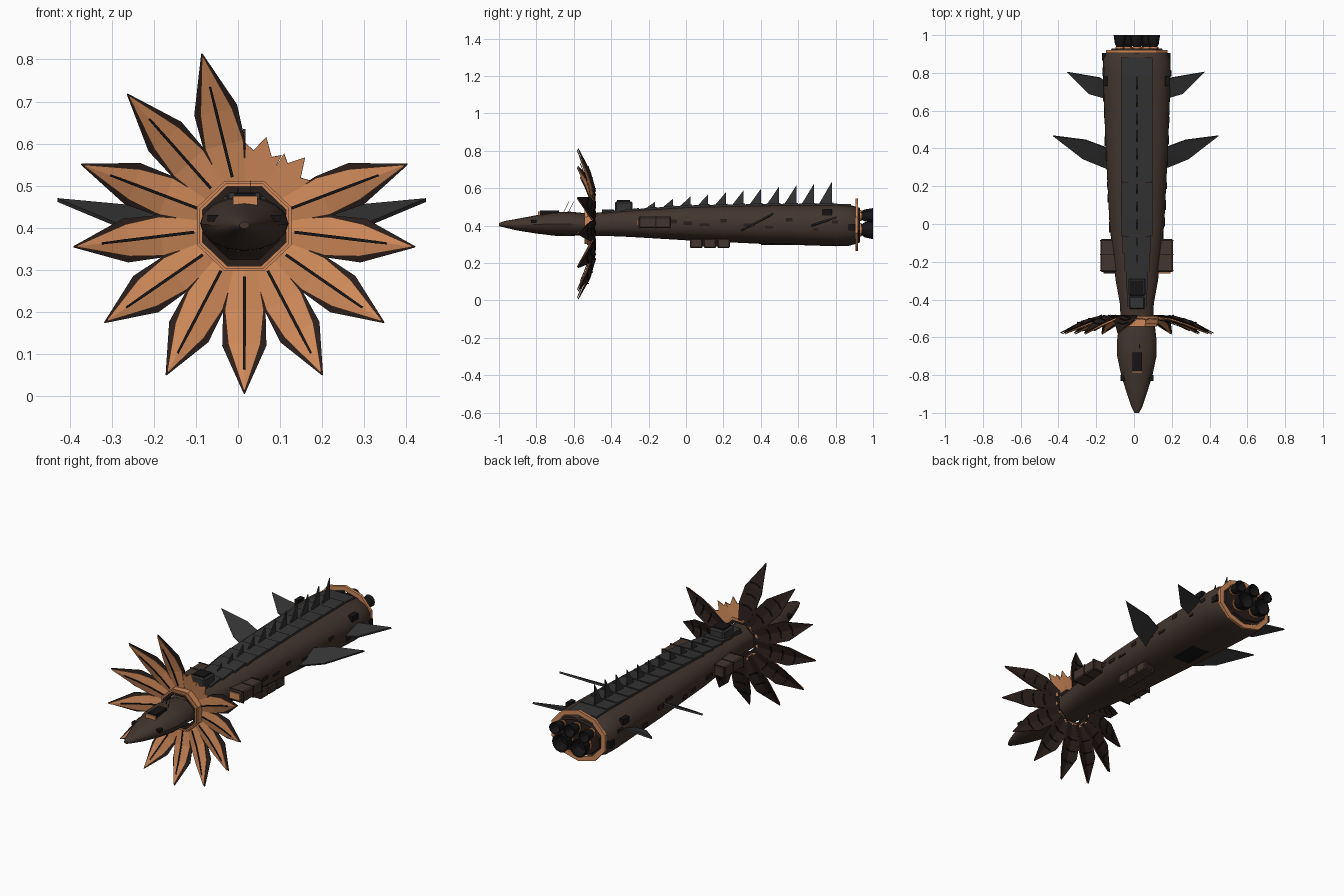
import bpy, bmesh, random
from math import sin, cos, pi, radians
from mathutils import Matrix, Vector

if "Cube" in bpy.data.objects:
    bpy.data.objects.remove(bpy.data.objects["Cube"])

random.seed(4)
CX, CZ = 0.015, 0.404


def mat(name, col):
    m = bpy.data.materials.new(name)
    m.diffuse_color = (*col, 1)
    m.use_nodes = True
    m.node_tree.nodes["Principled BSDF"].inputs["Base Color"].default_value = m.diffuse_color
    return m


HULL = mat("hull_brown", (0.055, 0.036, 0.028))
ORANGE = mat("copper", (0.62, 0.25, 0.10))
DARK = mat("petal_dark", (0.022, 0.013, 0.011))
GREY = mat("plate_grey", (0.033, 0.033, 0.033))
BLACK = mat("black", (0.008, 0.007, 0.007))


def make(name, verts, faces, material, thick=0, smooth=False):
    me = bpy.data.meshes.new(name)
    me.from_pydata([tuple(v) for v in verts], [], faces)
    bm = bmesh.new()
    bm.from_mesh(me)
    bmesh.ops.recalc_face_normals(bm, faces=bm.faces)
    bm.to_mesh(me)
    bm.free()
    ob = bpy.data.objects.new(name, me)
    bpy.context.collection.objects.link(ob)
    me.materials.append(material)
    if thick:
        s = ob.modifiers.new("thickness", 'SOLIDIFY')
        s.thickness, s.offset = thick, 0
    if smooth:
        bpy.ops.object.select_all(action='DESELECT')
        ob.select_set(True)
        bpy.context.view_layer.objects.active = ob
        bpy.ops.object.shade_smooth_by_angle(angle=radians(35))
    return ob


def box(name, lo, hi, material, bevel=0):
    x, y, z = zip(lo, hi)
    v = [(x[i], y[j], z[k]) for i in (0, 1) for j in (0, 1) for k in (0, 1)]
    f = [(0, 1, 3, 2), (4, 6, 7, 5), (0, 4, 5, 1), (2, 3, 7, 6), (0, 2, 6, 4), (1, 5, 7, 3)]
    ob = make(name, v, f, material)
    if bevel:
        b = ob.modifiers.new("bevel", 'BEVEL')
        b.width, b.segments = bevel, 1
    return ob


def loft(name, sections, n, power, material, cx=CX, smooth=True, closed=False, turn=0):
    """Sections are (y, half width, top z, bottom z)."""
    v, f = [], []
    for y, w, t, b in sections:
        for i in range(n):
            a = 2 * pi * (i + turn) / n
            c, s = cos(a), sin(a)
            k = (abs(c) ** power + abs(s) ** power) ** (-1 / power)
            v.append((cx + w * c * k, y, (t + b) / 2 + (t - b) / 2 * s * k))
    m = len(sections)
    for j in range(m if closed else m - 1):
        for i in range(n):
            p, q, r = j * n, ((j + 1) % m) * n, (i + 1) % n
            f.append((p + i, p + r, q + r, q + i))
    if not closed:
        f += [tuple(range(n)), tuple(range((m - 1) * n, m * n))]
    return make(name, v, f, material, smooth=smooth)


def ring(name, y0, y1, wo, ho, t, n, material, turn=0.5):
    sec = lambda y, d: (y, wo - d, CZ + ho - d, CZ - ho + d)
    return loft(name, [sec(y0, 0), sec(y1, 0), sec(y1, t), sec(y0, t)], n, 2,
                material, smooth=False, closed=True, turn=turn)


# Main hull and head
BODY = [(-0.52, .085, .465, .345), (-0.42, .09, .475, .345), (-0.3, .112, .485, .34),
        (0, .145, .507, .322), (0.4, .165, .515, .303), (0.8, .18, .517, .29),
        (0.87, .178, .513, .292), (0.915, .158, .498, .305)]
loft("hull", BODY, 32, 2.5, HULL)
loft("head", [(-1, .012, .414, .398), (-.97, .028, .425, .39), (-.9, .052, .437, .374),
              (-.8, .083, .456, .358), (-.7, .104, .472, .346), (-.62, .105, .475, .345),
              (-.55, .097, .468, .348), (-.5, .088, .463, .35)], 16, 2, HULL)


def hull_at(y):
    for a, b in zip(BODY, BODY[1:]):
        if a[0] <= y <= b[0]:
            t = (y - a[0]) / (b[0] - a[0])
            return [p + (q - p) * t for p, q in zip(a, b)][1:]
    return BODY[-1][1:]


# Head window, sill and antennas
box("head_window", (-.008, -.78, .452), (.042, -.68, .481), BLACK)
box("window_sill", (-.012, -.79, .448), (.046, -.78, .475), ORANGE)
for x, y in ((.03, -.655), (.0, -.63)):
    make("antenna", [(x - .001, y, .47), (x + .001, y, .47), (x, y + .03, .53)], [(0, 1, 2)], BLACK, .002)
for s in (-1, 1):
    box("head_port", (CX + s * .075 - .012, -.83, .415), (CX + s * .075 + .012, -.80, .43), BLACK)

# Octagonal collar behind the head
ring("collar_outer", -.53, -.485, .122, .116, .014, 8, ORANGE)
ring("collar_inner", -.535, -.49, .108, .102, .016, 8, DARK)
ring("collar_lip", -.542, -.53, .115, .11, .008, 8, ORANGE)


# Petals: r along the petal, w across it, y depth
def petal(name, ang, rows, material, thick, dy=0):
    d, p = Vector((cos(ang), 0, sin(ang))), Vector((-sin(ang), 0, cos(ang)))
    o, v, f = Vector((CX, 0, CZ)), [], []
    for r, w, y, back in rows:
        for s in (-1, 0, 1):
            v.append(o + d * r + p * (w * s) + Vector((0, y + dy + back * abs(s), 0)))
    for i in range(len(rows) - 1):
        a = 3 * i
        f += [(a, a + 1, a + 4, a + 3), (a + 1, a + 2, a + 5, a + 4)]
    return make(name, v, f, material, thick)


for k in range(13):
    ang = -pi / 2 + 2 * pi * k / 13
    if k in (5, 6):  # broken stumps with a jagged end
        d, p = Vector((cos(ang), 0, sin(ang))), Vector((-sin(ang), 0, cos(ang)))
        pts = [(.105, -.028), (.185, -.046), (.175, -.024), (.218, 0), (.18, .022), (.192, .044), (.105, .028)]
        make("broken_petal", [Vector((CX, -.49 - (r - .1) * .15, CZ)) + d * r + p * w for r, w in pts],
             [tuple(range(7))], ORANGE, .005)
        continue
    R = .41 + .012 * sin(ang)
    petal("petal_front", ang, [(.10, .028, -.497, .004), (.2, .046, -.513, .008),
          (.28, .038, -.537, .008), (R - .008, .0015, -.582, 0)], ORANGE, .004)
    petal("petal_back", ang, [(.10, .028, -.49, .004), (.2, .05, -.504, .012),
          (.285, .052, -.53, .014), (R, .0015, -.58, 0)], DARK, .004, .003)
    petal("petal_vein", ang, [(.12, .0035, -.505, 0), (.2, .0035, -.519, 0), (.28, .0035, -.543, 0),
          (.34, .0025, -.566, 0)], BLACK, .003)
    for r, y in ((.19, -.495), (.25, -.512), (.31, -.532)):
        petal("petal_rib", ang, [(r, .03, y, .01), (r + .006, .03, y - .002, .01)], BLACK, .004, .003)

# Dorsal plates and the growing row of spines
for i in range(14):
    y = -.44 + i * .0945
    t0, t1 = hull_at(y)[1], hull_at(y + .094)[1]
    w = .05 + .033 * min(1, i / 4)
    v = [(CX + s * w, yy, z) for yy, z in ((y, t0 + .001), (y + .094, t1 + .006)) for s in (-1, 1)]
    v += [(x, yy, z - .02) for x, yy, z in v]
    make("deck_plate", v, [(0, 1, 3, 2), (4, 6, 7, 5), (0, 4, 5, 1), (2, 3, 7, 6), (0, 2, 6, 4), (1, 5, 7, 3)], GREY)
for i in range(11):
    y, h = -.165 + i * .0945, .035 + .0085 * i
    z = hull_at(y)[1] - .002
    make("dorsal_spine", [(CX, y - .05 - .002 * i, z), (CX, y, z), (CX, y, z + h)], [(0, 1, 2)], GREY, .006)

# Dorsal turret
box("turret_base", (-.025, -.45, .455), (.055, -.385, .487), GREY, .004)
box("turret", (-.03, -.38, .47), (.06, -.285, .53), GREY, .008)
box("turret_cap", (-.018, -.37, .525), (.048, -.3, .536), BLACK)

# Side fins, side pods and belly boxes
FINS = [[(.12, .28, .365), (.28, .345, .40), (.438, .467, .466), (.265, .445, .45), (.13, .395, .425)],
        [(.13, .655, .39), (.25, .69, .41), (.365, .805, .445), (.19, .775, .435), (.14, .74, .42)]]
for s in (-1, 1):
    for pts in FINS:
        ob = make("side_fin", [(CX * .6 + s * x, y, z) for x, y, z in pts], [(0, 1, 4), (1, 3, 4), (1, 2, 3)], GREY, .01)
    lo, hi = sorted((CX + s * .10, CX + s * .192))
    box("side_pod", (lo, -.255, .388), (hi, -.08, .448), HULL, .006)
    for y in (-.25, -.165, -.09):
        box("pod_band", (lo - .002, y, .386), (hi + .002, y + .006, .45), DARK)
    box("pod_nose", (lo + .015, -.262, .4), (hi - .015, -.254, .436), ORANGE if s > 0 else DARK)
    # Hull hatches and ports scattered on the flanks
    for i in range(9):
        y = -.1 + i * .11 + random.uniform(-.03, .03)
        w, t, b = hull_at(y)
        c = random.uniform(-.3, .4)
        x = CX + s * w * (1 - abs(c) ** 2.5) ** .4
        z = (t + b) / 2 + (t - b) / 2 * c
        ly, lz = random.uniform(.012, .03), random.uniform(.006, .012)
        box("hull_hatch", (x - .005, y - ly, z - lz), (x + .004, y + ly, z + lz), DARK)
    box("rear_vent", (CX + s * .165 - .015, .73, .455), (CX + s * .165 + .01, .78, .488), BLACK)
    box("rear_port", (CX + s * .17 - .015, .865, .375), (CX + s * .17 + .008, .905, .41), BLACK)
for i in range(3):
    box("belly_box", (.05, .022 + i * .073, .28), (.125, .088 + i * .073, .33), HULL, .005)
box("belly_rail", (.06, .022, .29), (.115, .235, .33), DARK)
box("belly_hatch", (-.04, .4, .298), (.06, .56, .31), BLACK)

# Rear ring and bulkhead
ring("rear_ring", .905, .92, .172, .14, .026, 10, ORANGE)
loft("rear_bulkhead", [(.9, .15, .505, .303), (.93, .14, .495, .31)], 10, 2, DARK, smooth=False, turn=.5)

# Engine nozzles
for x, z, r in ((-.055, .378, .05), (.055, .378, .05), (-.09, .45, .033), (0, .458, .036), (.09, .45, .033)):
    prof = [(.92, .6), (.94, .6), (.955, .8), (1, 1), (1, .86), (.95, .5)]
    loft("engine_nozzle", [(y, r * k, z + r * k, z - r * k) for y, k in prof], 12, 2, BLACK, cx=CX + x, smooth=False)
    loft("engine_band", [(.93, r * .72, z + r * .72, z - r * .72), (.938, r * .72, z + r * .72, z - r * .72)],
         12, 2, ORANGE, cx=CX + x, smooth=False)
